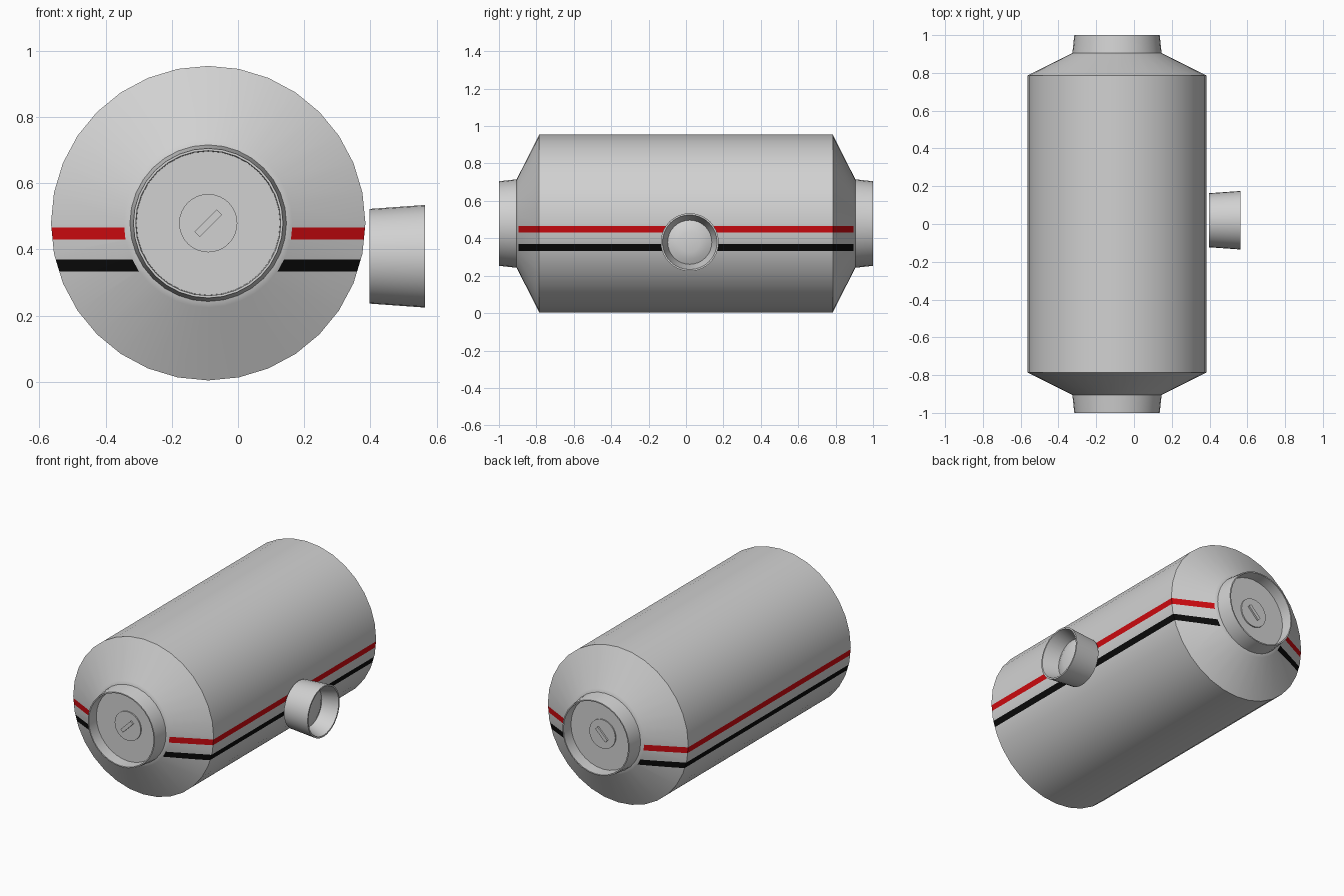
import bpy, bmesh, math
from mathutils import Matrix, Vector

if "Cube" in bpy.data.objects:
    bpy.data.objects.remove(bpy.data.objects["Cube"])

SIDES = 32
CX, CZ, R = -0.09, 0.479, 0.475       # tank axis and radius


def material(name, rgb):
    m = bpy.data.materials.new(name)
    m.diffuse_color = (*rgb, 1)
    m.use_nodes = True
    m.node_tree.nodes["Principled BSDF"].inputs["Base Color"].default_value = m.diffuse_color
    return m


GREY = material("light grey", (0.64, 0.64, 0.64))
RED = material("red", (0.62, 0.003, 0.005))
BLACK = material("black", (0.003, 0.003, 0.003))


def finish(name, bm, mats=(GREY,)):
    me = bpy.data.meshes.new(name)
    bm.to_mesh(me)
    bm.free()
    ob = bpy.data.objects.new(name, me)
    bpy.context.collection.objects.link(ob)
    for m in mats:
        me.materials.append(m)
    bpy.ops.object.select_all(action='DESELECT')
    ob.select_set(True)
    bpy.context.view_layer.objects.active = ob
    bpy.ops.object.shade_smooth_by_angle(angle=math.radians(30))
    return ob


def lathe(profile, origin, axis):
    """Revolve (distance, radius) points around an axis; radius 0 closes the end."""
    axis = Vector(axis)
    up = Vector((0, 0, 1))
    side = axis.cross(up)
    bm = bmesh.new()
    rings = []
    for d, r in profile:
        c = Vector(origin) + axis * d
        if r == 0:
            rings.append([bm.verts.new(c)] * SIDES)
        else:
            rings.append([bm.verts.new(c + r * (up * math.cos(a) + side * math.sin(a)))
                          for a in (2 * math.pi * i / SIDES for i in range(SIDES))])
    for a, b in zip(rings, rings[1:]):
        for i in range(SIDES):
            j = (i + 1) % SIDES
            quad = list(dict.fromkeys((a[i], a[j], b[j], b[i])))
            bm.faces.new(quad)
    bmesh.ops.recalc_face_normals(bm, faces=bm.faces)
    return bm


# Tank shell with stripes cut into both flanks
bm = lathe([(-0.905, 0), (-0.905, 0.237), (-0.785, R), (0.785, R), (0.905, 0.237), (0.905, 0)],
           (CX, 0, CZ), (0, 1, 0))
STRIPES = [(0.430, 0.466, 1), (0.333, 0.369, 2)]
END = 0.896
cuts = [((0, 0, z), (0, 0, 1)) for s in STRIPES for z in s[:2]]
cuts += [((0, y, 0), (0, 1, 0)) for y in (-END, END)]
for co, no in cuts:
    bmesh.ops.bisect_plane(bm, geom=bm.verts[:] + bm.edges[:] + bm.faces[:],
                           dist=1e-5, plane_co=co, plane_no=no)
for f in bm.faces:
    c = f.calc_center_median()
    for lo, hi, idx in STRIPES:
        if lo < c.z < hi and abs(c.y) < END:
            f.material_index = idx
finish("tank_shell", bm, (GREY, RED, BLACK))

# End collars: open cup, centre button and diagonal slot bar on each end
for s, label in ((-1, "front"), (1, "back")):
    axis = (0, s, 0)
    origin = (CX, 0, CZ)
    finish(label + "_collar", lathe([(0.90, 0.237), (1.0, 0.226), (1.0, 0.219),
                                     (0.93, 0.217), (0.93, 0)], origin, axis))
    finish(label + "_button", lathe([(0.925, 0.088), (0.937, 0.088), (0.937, 0)],
                                    origin, axis))
    bm = bmesh.new()
    bmesh.ops.create_cube(bm, size=1, matrix=Matrix.Translation((CX, s * 0.94, CZ))
                          @ Matrix.Rotation(math.radians(-45), 4, 'Y')
                          @ Matrix.Diagonal((0.095, 0.014, 0.022, 1)))
    finish(label + "_slot_bar", bm)

# Side nozzle: flared cup with a shallow domed floor
finish("side_nozzle", lathe([(0.397, 0), (0.397, 0.143), (0.565, 0.155), (0.565, 0.146),
                             (0.47, 0.118), (0.484, 0.09), (0.492, 0.055), (0.494, 0)],
                            (0, 0.02, 0.379), (1, 0, 0)))
